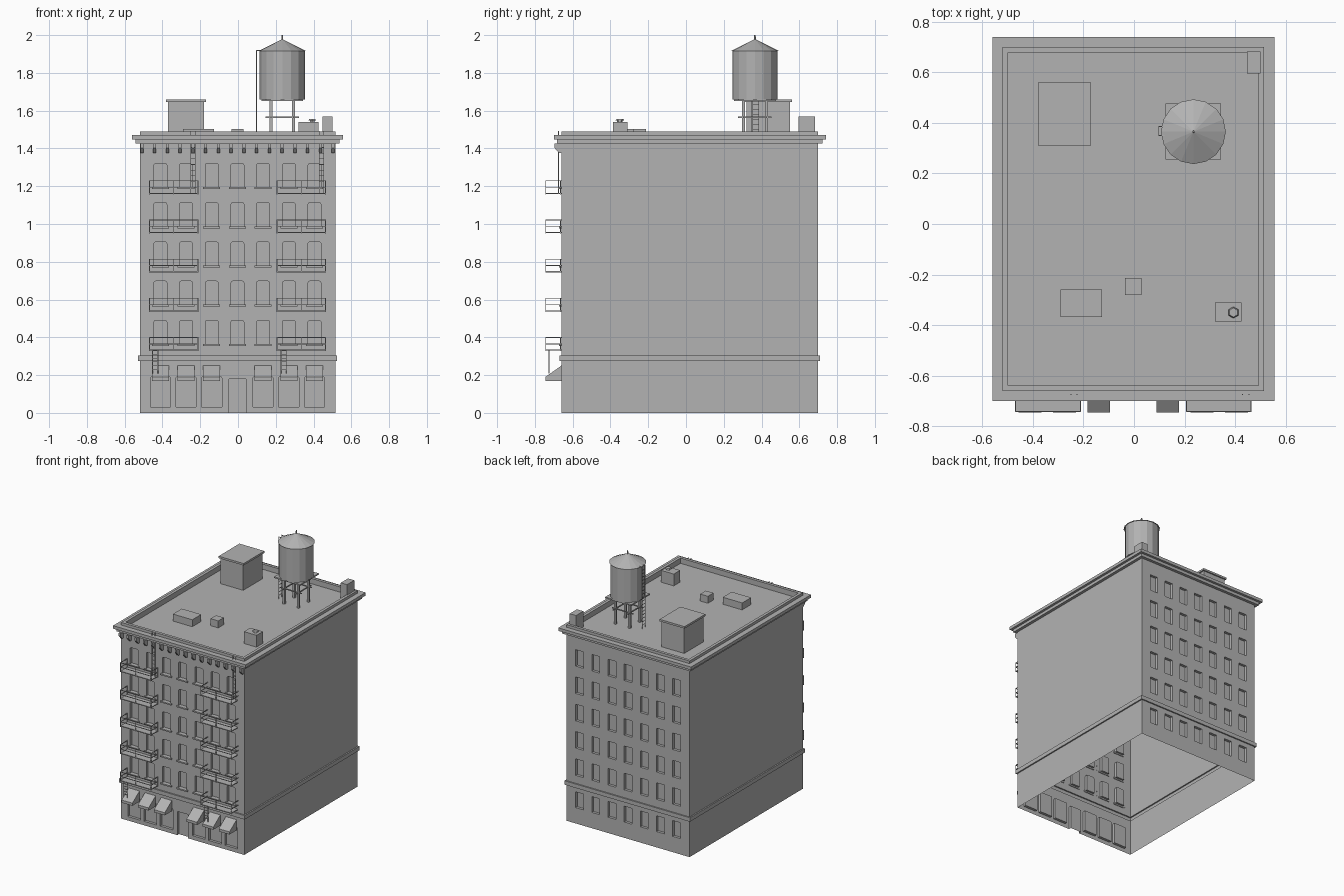
import bpy, bmesh
from mathutils import Matrix, Vector

if "Cube" in bpy.data.objects:
    bpy.data.objects.remove(bpy.data.objects["Cube"])

GREY = (0.45, 0.45, 0.45, 1)
stone = bpy.data.materials.new("plain grey")
stone.use_nodes = True
stone.diffuse_color = GREY
stone.node_tree.nodes["Principled BSDF"].inputs["Base Color"].default_value = GREY

X0, X1, Y0, Y1 = -0.52, 0.515, -0.66, 0.70     # wall planes
COLS = [-0.003 + 0.136 * i for i in range(-3, 4)]
ROWS = [0.365 + 0.2075 * i for i in range(5)]   # window bottoms
ROOF = 1.45


def finish(bm, name, smooth=False):
    mesh = bpy.data.meshes.new(name)
    bmesh.ops.recalc_face_normals(bm, faces=bm.faces)
    bm.to_mesh(mesh)
    bm.free()
    mesh.materials.append(stone)
    obj = bpy.data.objects.new(name, mesh)
    bpy.context.collection.objects.link(obj)
    return obj


def box(bm, xs, ys, zs):
    size = Vector((xs[1] - xs[0], ys[1] - ys[0], zs[1] - zs[0]))
    mid = Vector((sum(xs), sum(ys), sum(zs))) / 2
    return bmesh.ops.create_cube(
        bm, size=1, matrix=Matrix.Translation(mid) @ Matrix.Diagonal(size).to_4x4())["verts"]


def rod(bm, a, b, t=0.005):
    """Square bar along one axis between two points."""
    box(bm, *[(min(p, q) - t / 2, max(p, q) + t / 2) for p, q in zip(a, b)])


def cone(bm, x, y, z0, z1, r0, r1, sides):
    bmesh.ops.create_cone(bm, cap_ends=True, segments=sides, radius1=r0, radius2=r1,
                          depth=z1 - z0, matrix=Matrix.Translation((x, y, (z0 + z1) / 2)))


def extrude_profile(bm, points, x, width):
    """Side profile of (y, z) points swept along x."""
    ends = [[bm.verts.new((x + s * width / 2, y, z)) for y, z in points] for s in (-1, 1)]
    bm.faces.new(ends[0])
    bm.faces.new(ends[1])
    for i in range(len(points)):
        j = (i + 1) % len(points)
        bm.faces.new((ends[0][i], ends[0][j], ends[1][j], ends[1][i]))


# Building shell: wall, string course, stepped cornice, parapet and roof
profile = [(0, 0), (0, 0.275), (0.01, 0.275), (0.01, 0.305), (0, 0.305), (0, 1.425),
           (0.022, 1.425), (0.022, 1.447), (0.04, 1.447), (0.04, 1.47),
           (0, 1.47), (0, 1.49), (-0.022, 1.49), (-0.022, ROOF)]
bm = bmesh.new()
rings = [[bm.verts.new(p) for p in ((X0 - d, Y0 - d, z), (X1 + d, Y0 - d, z),
                                    (X1 + d, Y1 + d, z), (X0 - d, Y1 + d, z))]
         for d, z in profile]
for low, high in zip(rings, rings[1:]):
    for i in range(4):
        j = (i + 1) % 4
        bm.faces.new((low[i], low[j], high[j], high[i]))
bm.faces.new(rings[0])
bm.faces.new(rings[-1])
building = finish(bm, "building_shell")

# Window, shopfront and door recesses
bm = bmesh.new()


def opening(x, width, z0, z1, wall, corner=0):
    verts = box(bm, (x - width / 2, x + width / 2), (wall - 0.02, wall + 0.02), (z0, z1))
    if corner:
        edges = {e for v in verts for e in v.link_edges
                 if abs(e.verts[0].co.y - e.verts[1].co.y) > 0.01 and e.verts[0].co.z > z1 - 0.001}
        bmesh.ops.bevel(bm, geom=list(edges), offset=corner, segments=2,
                        affect='EDGES', profile=0.5)


for i, x in enumerate(COLS):
    for z in ROWS:
        opening(x, 0.068, z, z + 0.125, Y0, 0.009)
        opening(x, 0.066, z, z + 0.125, Y1)
    opening(x, 0.066, 0.12, 0.24, Y1)
    if i == 3:
        opening(x, 0.09, -0.02, 0.18, Y0)
    else:
        opening(x, 0.107, 0.03, 0.19, Y0, 0.006)
cutter = finish(bm, "opening_cutter")
cutter.hide_render = True
mod = building.modifiers.new("openings", 'BOOLEAN')
mod.operation, mod.object, mod.solver = 'DIFFERENCE', cutter, 'EXACT'
bpy.context.view_layer.objects.active = building
bpy.ops.object.modifier_apply(modifier=mod.name)
bpy.data.objects.remove(cutter)

# Open underside
bm = bmesh.new()
bm.from_mesh(building.data)
bmesh.ops.delete(bm, context='FACES', geom=[
    f for f in bm.faces if max(v.co.z for v in f.verts) < 0.001])
bm.to_mesh(building.data)
bm.free()

# Window sills
bm = bmesh.new()
for x in COLS:
    for z in ROWS:
        box(bm, (x - 0.045, x + 0.045), (Y0 - 0.012, Y0 + 0.005), (z - 0.01, z))
finish(bm, "window_sills")

# Cornice brackets
bm = bmesh.new()
bracket = [(Y0, 1.425), (Y0 - 0.035, 1.425), (Y0 - 0.035, 1.402), (Y0 - 0.012, 1.375), (Y0, 1.375)]
for i in range(16):
    extrude_profile(bm, bracket, -0.509 + i * 0.0675, 0.015)
finish(bm, "cornice_brackets")

# Shop awnings
bm = bmesh.new()
awning = [(Y0, 0.25), (Y0 - 0.085, 0.19), (Y0 - 0.085, 0.17), (Y0, 0.17)]
for x in COLS[:3] + COLS[4:]:
    extrude_profile(bm, awning, x, 0.09)
finish(bm, "shop_awnings")

# Fire escape balconies
bm = bmesh.new()
OUT = -0.742
for xa, xb in ((-0.468, -0.212), (0.207, 0.463)):
    for z in ROWS:
        base = z - 0.036
        box(bm, (xa, xb), (OUT, Y0), (base, base + 0.006))
        for h in (base + 0.036, base + 0.07):
            rod(bm, (xa, OUT, h), (xb, OUT, h), 0.004)
            for x in (xa, xb):
                rod(bm, (x, OUT, h), (x, Y0, h), 0.004)
        for x in (xa, (xa + xb) / 2, xb):
            rod(bm, (x, OUT, base), (x, OUT, base + 0.07), 0.004)
        for x in (xa, xb):
            rod(bm, (x, Y0 - 0.004, base), (x, Y0 - 0.004, base + 0.07), 0.004)
finish(bm, "fire_escape_balconies")


# Drop ladders and roof ladders
def ladder(bm, xa, xb, y, z0, z1, step):
    for x in (xa, xb):
        rod(bm, (x, y, z0), (x, y, z1), 0.004)
    for i in range(1, int((z1 - z0) / step) + 1):
        rod(bm, (xa, y, z0 + i * step), (xb, y, z0 + i * step), 0.003)


bm = bmesh.new()
for x in (-0.452, 0.228):
    ladder(bm, x, x + 0.028, -0.725, 0.21, 0.33, 0.02)
for x in (-0.25, 0.43):
    ladder(bm, x, x + 0.024, -0.675, 1.165, 1.49, 0.03)
finish(bm, "fire_escape_ladders")

# Roof furniture
bm = bmesh.new()
box(bm, (-0.37, -0.18), (0.32, 0.55), (ROOF, 1.645))
box(bm, (-0.38, -0.17), (0.31, 0.56), (1.645, 1.66))
finish(bm, "stair_bulkhead")
for name, xs, ys, top in (("skylight", (-0.29, -0.127), (-0.367, -0.26), 1.503),
                          ("roof_hatch", (-0.035, 0.03), (-0.28, -0.213), 1.503),
                          ("chimney", (0.447, 0.5), (0.595, 0.682), 1.57)):
    bm = bmesh.new()
    box(bm, xs, ys, (ROOF, top))
    finish(bm, name)
bm = bmesh.new()
box(bm, (0.32, 0.426), (-0.386, -0.31), (ROOF, 1.54))
cone(bm, 0.393, -0.35, 1.54, 1.548, 0.014, 0.014, 6)
cone(bm, 0.393, -0.35, 1.548, 1.556, 0.023, 0.018, 6)
finish(bm, "vent_unit")

# Water tank on its stand
TX, TY = 0.235, 0.365
bm = bmesh.new()
cone(bm, TX, TY, 1.66, 1.915, 0.12, 0.12, 16)
finish(bm, "water_tank")
bm = bmesh.new()
cone(bm, TX, TY, 1.915, 1.977, 0.128, 0.004, 16)
cone(bm, TX, TY, 1.97, 2.0, 0.005, 0.004, 6)
finish(bm, "tank_roof")
bm = bmesh.new()
box(bm, (TX - 0.11, TX + 0.11), (TY - 0.11, TY + 0.112), (1.65, 1.66))
for s in (-1, 1):
    for t in (-1, 1):
        rod(bm, (TX + s * 0.06, TY + t * 0.06, ROOF), (TX + s * 0.06, TY + t * 0.06, 1.65), 0.016)
    rod(bm, (TX - 0.085, TY + s * 0.06, 1.565), (TX + 0.085, TY + s * 0.06, 1.565), 0.007)
    rod(bm, (TX + s * 0.06, TY - 0.085, 1.565), (TX + s * 0.06, TY + 0.085, 1.565), 0.007)
finish(bm, "tank_stand")

# Tank ladder
bm = bmesh.new()
for y in (0.35, 0.385):
    rod(bm, (0.098, y, ROOF), (0.098, y, 1.92), 0.004)
    rod(bm, (0.098, y, 1.918), (0.125, y, 1.918), 0.004)
for i in range(1, 18):
    rod(bm, (0.098, 0.35, ROOF + i * 0.026), (0.098, 0.385, ROOF + i * 0.026), 0.003)
finish(bm, "tank_ladder")
